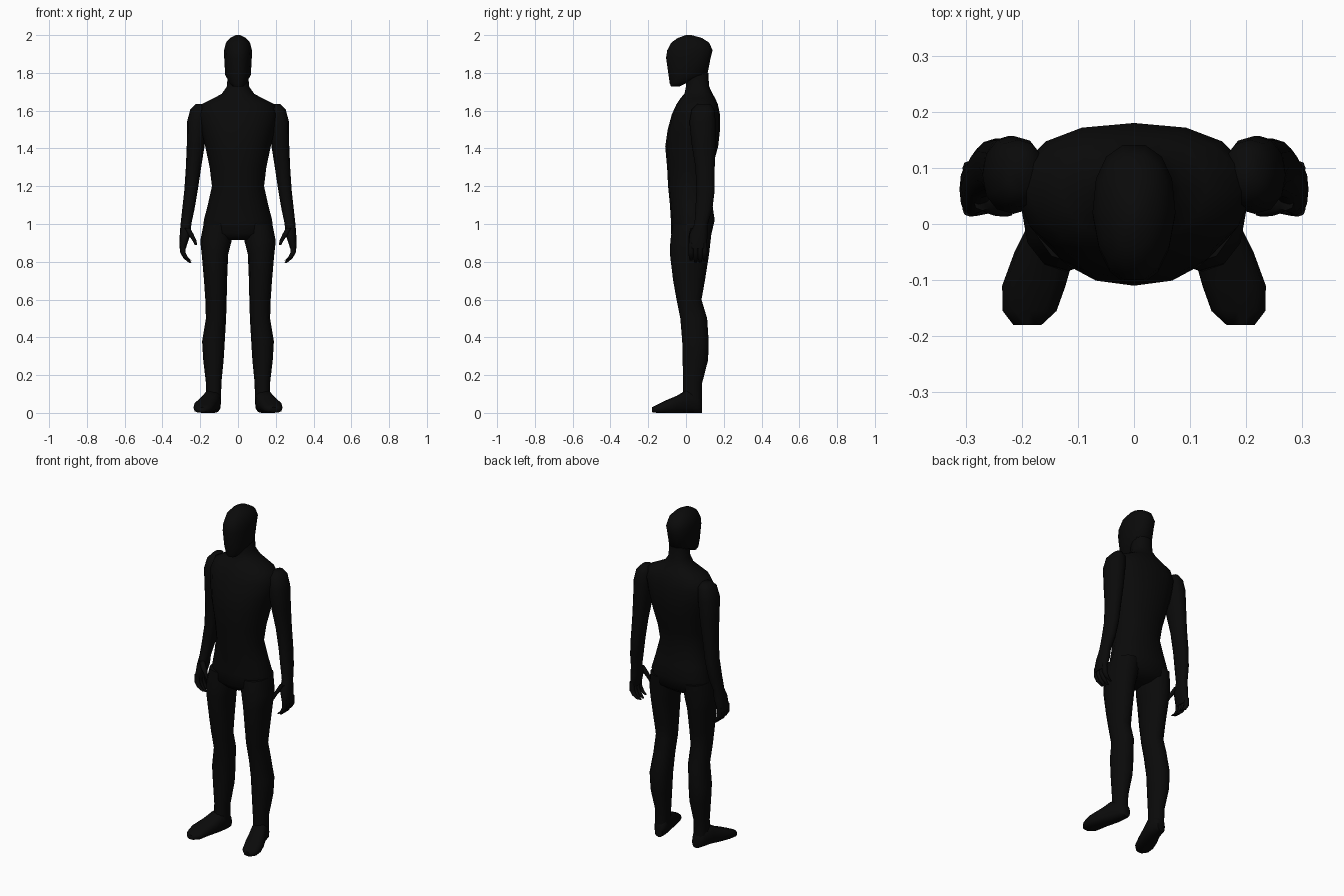
import bpy
import bmesh
import math

cube = bpy.data.objects.get("Cube")
if cube:
    bpy.data.objects.remove(cube, do_unlink=True)

# Single near-black colour
black = bpy.data.materials.new("matte black")
black.use_nodes = True
colour = (0.003, 0.003, 0.003, 1)
black.diffuse_color = colour
shader = next(n for n in black.node_tree.nodes if n.type == 'BSDF_PRINCIPLED')
shader.inputs["Base Color"].default_value = colour
shader.inputs["Roughness"].default_value = 0.9


def signed_power(value, power):
    return math.copysign(abs(value) ** power, value)


def loft(name, rings, sides=12, power=0.9, taper=0, mirror=1, along='Z'):
    """Skin closed rings given as (position, x min, x max, other min, other max).
    Rings lie flat when along is Z and stand upright when along is Y.
    Taper narrows the front of each ring."""
    bm = bmesh.new()
    loops = []
    for position, x_min, x_max, low, high in rings:
        loop = []
        for i in range(sides):
            angle = math.tau * i / sides
            u = signed_power(math.cos(angle), power)
            v = signed_power(math.sin(angle), power)
            u *= 1 - taper * max(0, -v)
            x = (x_min + x_max) / 2 + u * (x_max - x_min) / 2
            other = (low + high) / 2 + v * (high - low) / 2
            place = (other, position) if along == 'Z' else (position, other)
            loop.append(bm.verts.new((x * mirror, *place)))
        loops.append(loop)
    for first, second in zip(loops, loops[1:]):
        for i in range(sides):
            j = (i + 1) % sides
            bm.faces.new((first[i], first[j], second[j], second[i]))
    bm.faces.new(loops[0])
    bm.faces.new(loops[-1])
    bmesh.ops.recalc_face_normals(bm, faces=bm.faces)
    mesh = bpy.data.meshes.new(name)
    bm.to_mesh(mesh)
    bm.free()
    mesh.materials.append(black)
    obj = bpy.data.objects.new(name, mesh)
    bpy.context.collection.objects.link(obj)
    bpy.ops.object.select_all(action='DESELECT')
    obj.select_set(True)
    bpy.context.view_layer.objects.active = obj
    bpy.ops.object.shade_smooth_by_angle(angle=math.radians(60))
    return obj


def centred(rings):
    """Turn (position, half width, min, max) into rings centred on x."""
    return [(p, -w, w, low, high) for p, w, low, high in rings]


def digit(name, points, mirror):
    """Tapered finger through (x, y, z, radius) points."""
    rings = [(z, x - r, x + r, y - r, y + r) for x, y, z, r in points]
    loft(name, rings, sides=8, mirror=mirror)


# Torso, shoulders and neck
loft("torso", centred([
    (.915, .08, -.05, .09), (.95, .184, -.08, .135), (1.02, .181, -.08, .152),
    (1.1, .16, -.085, .14), (1.2, .138, -.095, .125), (1.3, .15, -.1, .14),
    (1.41, .173, -.11, .17), (1.5, .195, -.097, .18), (1.58, .21, -.075, .18),
    (1.635, .19, -.05, .168), (1.665, .13, -.03, .155), (1.69, .085, -.008, .14),
    (1.73, .058, 0, .122), (1.8, .055, 0, .118)]),
    sides=16, power=0.85, taper=0.12)

# Head with a forward chin
loft("head", centred([
    (1.728, .028, -.08, -.035), (1.745, .044, -.087, .0), (1.79, .068, -.095, .115),
    (1.88, .073, -.108, .133), (1.92, .074, -.102, .143), (1.96, .064, -.08, .125),
    (1.985, .042, -.045, .085), (2.0, .012, .0, .03)]),
    sides=14, power=0.85, taper=0.15)

for side, s in (("left", 1), ("right", -1)):
    # Leg from hip to ankle
    loft(side + "_leg", [
        (1.0, .03, .182, -.07, .14), (.91, .034, .2, -.083, .13),
        (.84, .052, .192, -.085, .122), (.7, .058, .18, -.068, .1),
        (.6, .06, .173, -.05, .082), (.5, .063, .17, -.03, .112),
        (.38, .07, .19, -.02, .12), (.28, .076, .184, -.018, .117),
        (.16, .088, .17, -.015, .086), (.06, .09, .17, -.015, .083)], mirror=s)

    # Foot turned slightly outward, heel to toe
    loft(side + "_foot", [
        (.085, .1, .15, 0, .07), (.06, .09, .168, 0, .11), (0, .092, .188, 0, .12),
        (-.05, .105, .213, 0, .09), (-.11, .122, .235, 0, .065),
        (-.155, .138, .234, 0, .043), (-.18, .165, .215, .004, .03)],
        power=0.75, mirror=s, along='Y')

    # Arm from shoulder to palm
    loft(side + "_arm", [
        (1.635, .18, .225, .06, .13), (1.605, .16, .253, .03, .15),
        (1.54, .16, .27, .018, .157), (1.42, .176, .271, .03, .157),
        (1.3, .195, .276, .05, .152), (1.18, .213, .284, .055, .152),
        (1.08, .23, .295, .05, .14), (1.0, .247, .304, .045, .115),
        (.95, .25, .308, .02, .115), (.89, .27, .311, .014, .11),
        (.87, .276, .309, .018, .106)], mirror=s)

    # Four curled fingers and the thumb
    for k in range(4):
        y = .027 + k * .024
        drop = .012 * abs(k - 1.5)
        digit(f"{side}_finger_{k + 1}", [
            (.293, y, .9, .013), (.292, y, .85, .014),
            (.277, y, .815 + drop / 2, .012), (.252, y, .788 + drop, .007)], s)
    digit(side + "_thumb", [
        (.27, .04, .98, .016), (.25, .03, .945, .015),
        (.232, .024, .915, .011), (.222, .02, .888, .006)], s)
